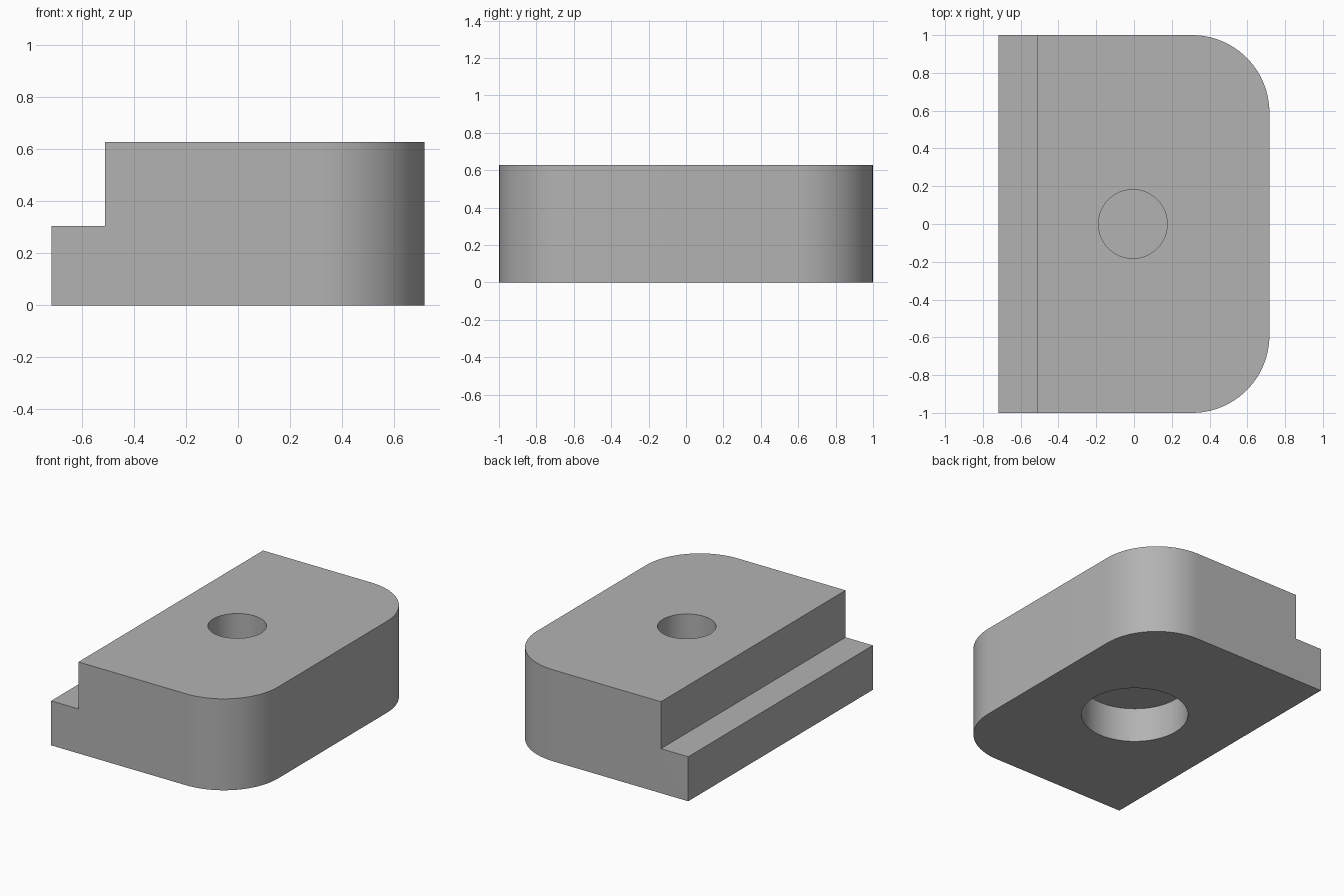
import bpy
import bmesh
from math import cos, sin, pi, radians

if "Cube" in bpy.data.objects:
    bpy.data.objects.remove(bpy.data.objects["Cube"], do_unlink=True)

LEFT, RIGHT, STEP_X = -0.717, 0.717, -0.51
HALF_DEPTH, HEIGHT, STEP_Z = 1.0, 0.627, 0.305
CORNER = 0.41
HOLE_X = -0.006

grey = bpy.data.materials.new("plain_grey")
grey.use_nodes = True
colour = (0.45, 0.45, 0.45, 1)
grey.diffuse_color = colour
grey.node_tree.nodes["Principled BSDF"].inputs["Base Color"].default_value = colour


def make_object(name, bm):
    bmesh.ops.recalc_face_normals(bm, faces=bm.faces)
    mesh = bpy.data.meshes.new(name)
    bm.to_mesh(mesh)
    bm.free()
    mesh.materials.append(grey)
    obj = bpy.data.objects.new(name, mesh)
    bpy.context.collection.objects.link(obj)
    return obj


def prism(name, outline, bottom, top):
    """Extrude a flat outline from bottom to top."""
    bm = bmesh.new()
    face = bm.faces.new([bm.verts.new((x, y, bottom)) for x, y in outline])
    result = bmesh.ops.extrude_face_region(bm, geom=[face])
    moved = [v for v in result["geom"] if isinstance(v, bmesh.types.BMVert)]
    bmesh.ops.translate(bm, verts=moved, vec=(0, 0, top - bottom))
    return make_object(name, bm)


def arc(cx, cy, radius, start, end, steps):
    angles = [start + (end - start) * i / steps for i in range(steps + 1)]
    return [(cx + radius * cos(a), cy + radius * sin(a)) for a in angles]


def cut(target, cutter):
    mod = target.modifiers.new(cutter.name, "BOOLEAN")
    mod.operation = "DIFFERENCE"
    mod.solver = "EXACT"
    mod.object = cutter
    bpy.context.view_layer.objects.active = target
    bpy.ops.object.modifier_apply(modifier=mod.name)
    bpy.data.objects.remove(cutter, do_unlink=True)


# Block with two rounded corners on one long side
cx, cy = RIGHT - CORNER, HALF_DEPTH - CORNER
outline = [(LEFT, HALF_DEPTH), (LEFT, -HALF_DEPTH)]
outline += arc(cx, -cy, CORNER, -pi / 2, 0, 24)
outline += arc(cx, cy, CORNER, 0, pi / 2, 24)
block = prism("stepped_block", outline, 0, HEIGHT)

# Ledge along the square side
ledge = [(LEFT - 1, -2), (STEP_X, -2), (STEP_X, 2), (LEFT - 1, 2)]
cut(block, prism("ledge_cutter", ledge, STEP_Z, HEIGHT + 1))

# Narrow hole from above and wide recess from below, with a thin web between
for name, radius, bottom, top in (("screw_hole", 0.182, 0.262, HEIGHT + 1),
                                  ("head_recess", 0.34, -1, 0.24)):
    circle = arc(HOLE_X, 0, radius, 0, 2 * pi, 64)[:-1]
    cut(block, prism(name, circle, bottom, top))

# Smooth curved walls, sharp edges elsewhere
bpy.ops.object.select_all(action="DESELECT")
block.select_set(True)
bpy.context.view_layer.objects.active = block
bpy.ops.object.shade_smooth_by_angle(angle=radians(30))
